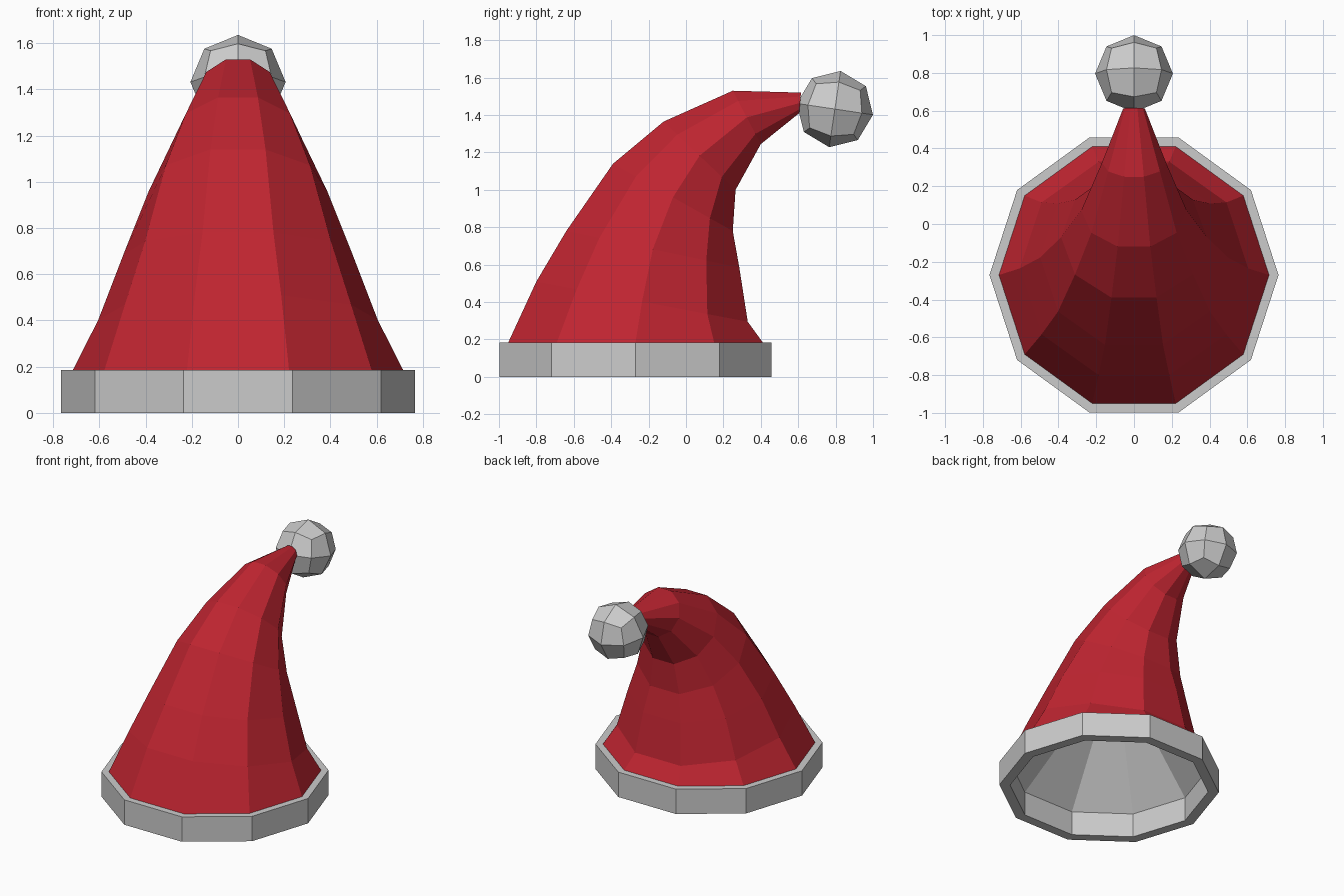
import bpy, bmesh, math
from mathutils import Vector, Matrix

if "Cube" in bpy.data.objects:
    bpy.data.objects.remove(bpy.data.objects["Cube"])

SIDES = 10
CY = -0.27      # centre of the brim in y
BRIM_Z = 0.185


def material(name, rgb):
    m = bpy.data.materials.new(name)
    m.diffuse_color = (*rgb, 1)
    m.use_nodes = True
    m.node_tree.nodes["Principled BSDF"].inputs["Base Color"].default_value = m.diffuse_color
    return m


red = material("red felt", (0.52, 0.018, 0.03))
white = material("soft white", (0.6, 0.6, 0.6))


def finish(bm, name, mat):
    bmesh.ops.recalc_face_normals(bm, faces=bm.faces[:])
    me = bpy.data.meshes.new(name)
    bm.to_mesh(me)
    bm.free()
    me.materials.append(mat)
    ob = bpy.data.objects.new(name, me)
    bpy.context.collection.objects.link(ob)
    return ob


def ring(bm, front, back):
    """Tilted regular decagon whose front and back flats lie at (y, z)."""
    f, b = Vector((0, *front)), Vector((0, *back))
    centre, axis = (f + b) / 2, (b - f).normalized()
    r = (b - f).length / 2 / math.cos(math.pi / SIDES)
    return [bm.verts.new(centre + Vector((r * math.cos(a), 0, 0)) + axis * r * math.sin(a))
            for a in (2 * math.pi * i / SIDES for i in range(SIDES))]


def level_ring(bm, r, z):
    d = r * math.cos(math.pi / SIDES)
    return ring(bm, (CY - d, z), (CY + d, z))


def bridge(bm, a, b):
    for i in range(SIDES):
        j = (i + 1) % SIDES
        bm.faces.new((a[i], a[j], b[j], b[i]))


# bent cone of the hat: front and back profile points of each ring
profile = [((-0.95, BRIM_Z), (0.41, BRIM_Z)), ((-0.80, 0.51), (0.33, 0.295)),
           ((-0.64, 0.78), (0.285, 0.585)), ((-0.39, 1.14), (0.25, 0.78)),
           ((-0.12, 1.365), (0.265, 1.0)), ((0.25, 1.53), (0.40, 1.245)),
           ((0.615, 1.52), (0.605, 1.41))]
bm = bmesh.new()
rings = [ring(bm, f, b) for f, b in profile]
for a, b in zip(rings, rings[1:]):
    bridge(bm, a, b)
bm.faces.new(rings[-1])
finish(bm, "hat_cone", red)

# brim band
bm = bmesh.new()
loops = [level_ring(bm, r, z) for r, z in
         ((0.765, 0), (0.765, BRIM_Z), (0.69, BRIM_Z), (0.69, 0))]
for i in range(4):
    bridge(bm, loops[i], loops[(i + 1) % 4])
finish(bm, "brim_band", white)

# lining inside the hat, seen from below
bm = bmesh.new()
base = level_ring(bm, 0.69, BRIM_Z - 0.002)
tip = bm.verts.new((0, -0.2, 0.95))
for i in range(SIDES):
    bm.faces.new((base[(i + 1) % SIDES], base[i], tip))
lining = finish(bm, "lining", white)
lining.data.flip_normals()

# pompom: subdivided cube pushed out to a sphere
bm = bmesh.new()
bmesh.ops.create_cube(bm, size=2)
bmesh.ops.subdivide_edges(bm, edges=bm.edges[:], cuts=1, use_grid_fill=True)
turn = Matrix.Rotation(math.radians(-8.5), 3, 'X')
for v in bm.verts:
    v.co = turn @ (v.co.normalized() * 0.206) + Vector((0, 0.796, 1.432))
finish(bm, "pompom", white)
